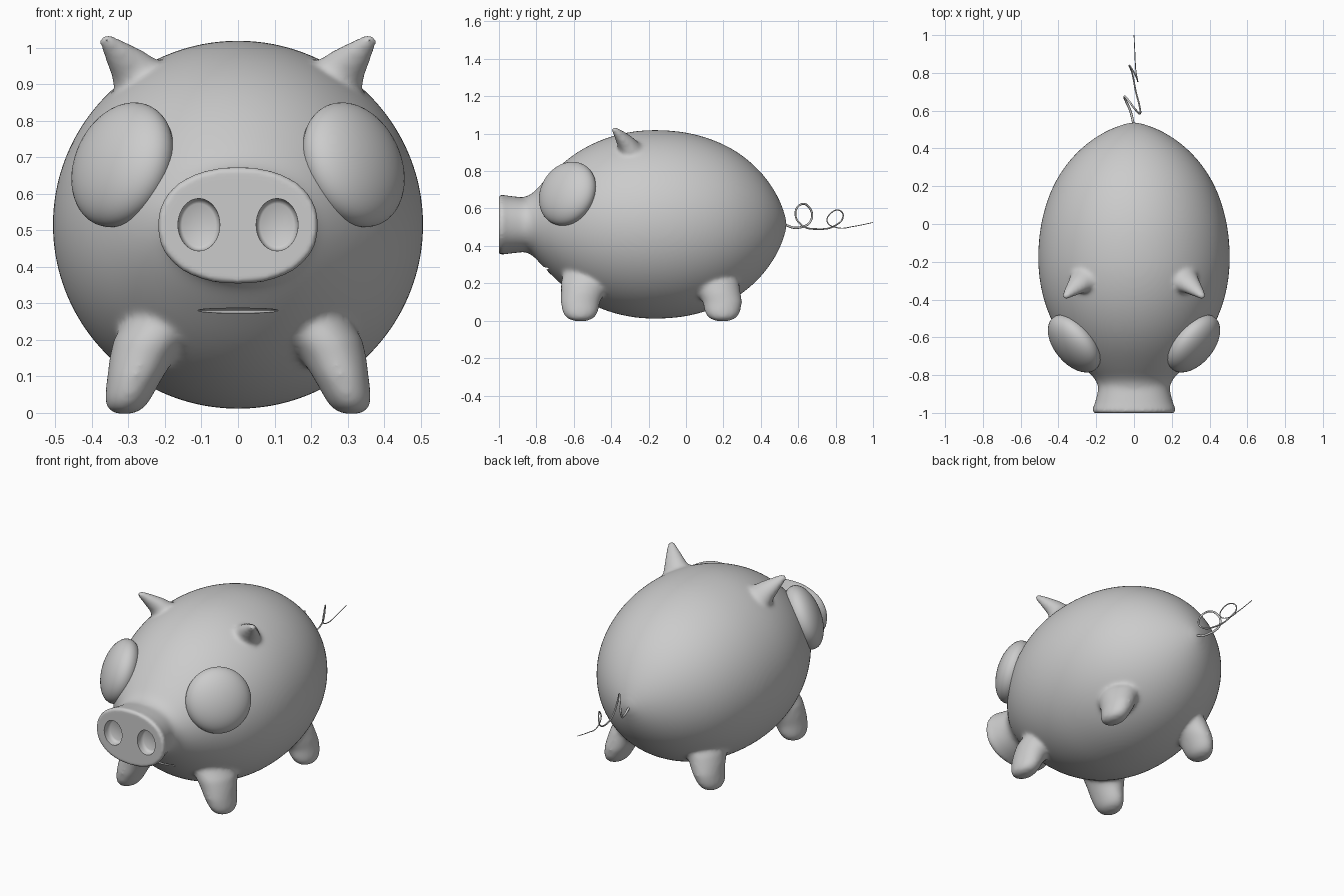
import bpy, bmesh
from math import sin, cos, tau
from mathutils import Vector

if "Cube" in bpy.data.objects:
    bpy.data.objects.remove(bpy.data.objects["Cube"])

grey = bpy.data.materials.new("light grey")
grey.use_nodes = True
grey.diffuse_color = (0.6, 0.6, 0.6, 1)
grey.node_tree.nodes["Principled BSDF"].inputs["Base Color"].default_value = (0.6, 0.6, 0.6, 1)


def new_object(name, bm):
    bmesh.ops.recalc_face_normals(bm, faces=bm.faces)
    mesh = bpy.data.meshes.new(name)
    bm.to_mesh(mesh)
    bm.free()
    mesh.materials.append(grey)
    obj = bpy.data.objects.new(name, mesh)
    bpy.context.collection.objects.link(obj)
    return obj


def loft(bm, axis, rings, power=2.0, n=48):
    """Skin rings of (centre, half width, half height), all square to the axis."""
    axis = Vector(axis).normalized()
    u = Vector((1, 0, 0))
    u = (u - axis * u.dot(axis)).normalized()
    v = axis.cross(u)
    loops = []
    for centre, a, b in rings:
        loop = []
        for i in range(n):
            c, s = cos(tau * i / n), sin(tau * i / n)
            k = (abs(c) ** power + abs(s) ** power) ** (-1 / power)
            loop.append(bm.verts.new(Vector(centre) + u * a * c * k + v * b * s * k))
        loops.append(loop)
    for p, q in zip(loops, loops[1:]):
        for i in range(n):
            bm.faces.new((p[i], p[(i + 1) % n], q[(i + 1) % n], q[i]))
    bm.faces.new(loops[0])
    bm.faces.new(loops[-1])


def ellipsoid(name, centre, radii):
    bm = bmesh.new()
    bmesh.ops.create_uvsphere(bm, u_segments=48, v_segments=24, radius=1)
    obj = new_object(name, bm)
    obj.location, obj.scale = centre, radii
    return obj


def apply_modifiers(obj):
    bpy.context.view_layer.update()
    graph = bpy.context.evaluated_depsgraph_get()
    obj.data = bpy.data.meshes.new_from_object(obj.evaluated_get(graph))
    obj.modifiers.clear()


def cut(obj, cutter):
    mod = obj.modifiers.new("cut", 'BOOLEAN')
    mod.operation, mod.solver, mod.object = 'DIFFERENCE', 'EXACT', cutter
    apply_modifiers(obj)
    bpy.data.objects.remove(cutter)


def smooth(obj, angle=0.6):
    bpy.ops.object.select_all(action='DESELECT')
    obj.select_set(True)
    bpy.context.view_layer.objects.active = obj
    bpy.ops.object.shade_smooth_by_angle(angle=angle)


# Body: round barrel narrowing to the neck and the tail
MID = 0.515
ALONG = (0, 1, 0)
profile = [(-.90, .187, .144), (-.86, .189, .146), (-.82, .205, .164), (-.78, .247, .21),
           (-.72, .302, .272), (-.65, .355, .338), (-.55, .421, .41), (-.42, .477, .469),
           (-.28, .506, .502), (-.15, .511, .508), (0, .497, .497), (.15, .455, .455),
           (.28, .39, .39), (.40, .288, .288), (.48, .175, .175), (.52, .085, .085),
           (.54, .01, .01)]
bm = bmesh.new()
loft(bm, ALONG, [((0, y, MID), a, b) for y, a, b in profile])
body = new_object("body", bm)
body.modifiers.new("round", 'SUBSURF').levels = 2
apply_modifiers(body)

# Snout: flared plug with a flat face
bm = bmesh.new()
bm.from_mesh(body.data)
loft(bm, ALONG, [((0, y, MID - .002), a, b) for y, a, b in
                 [(-.82, .17, .13), (-.85, .187, .144), (-.89, .192, .148), (-.94, .205, .154),
                  (-.98, .219, .159), (-.99, .22, .16), (-1, .213, .153)]], power=2.2, n=64)

# Legs and ears: stubs that lean into the body
for side in (-1, 1):
    for y, lean in ((-.565, .05), (.195, -.08)):
        leg = [(.312, -.003, .022, .03), (.309, .008, .046, .063), (.305, .025, .058, .084),
               (.298, .05, .066, .096), (.281, .1, .077, .106), (.262, .15, .09, .117),
               (.237, .2, .104, .13), (.18, .3, .1, .13)]
        loft(bm, (0, 0, 1), [((side * x, y + lean * max(0, z - .1) * 5, z), a, b)
                             for x, z, a, b in leg], n=32)
    ear = [(.255, -.29, .89, .09), (.3, -.325, .955, .058), (.342, -.362, 1, .034),
           (.366, -.386, 1.026, .02), (.372, -.392, 1.033, .01)]
    loft(bm, (side * .5, -.45, .62), [((side * x, y, z), r, r * .8) for x, y, z, r in ear], n=24)

# Fuse the stubs with soft joins, keeping the snout rim crisp
bpy.data.objects.remove(body)
body = new_object("body", bm)
mod = body.modifiers.new("fuse", 'REMESH')
mod.mode, mod.voxel_size = 'VOXEL', 0.01
apply_modifiers(body)
group = body.vertex_groups.new(name="soft")
for v in body.data.vertices:
    group.add([v.index], .2 if v.co.y < -.96 else 1, 'REPLACE')
mod = body.modifiers.new("soften", 'SMOOTH')
mod.factor, mod.iterations, mod.vertex_group = 0.5, 18, "soft"
apply_modifiers(body)

# Mouth slit and two sunken nostrils
cut(body, ellipsoid("mouth_cutter", (0, -.745, .28), (.113, .05, .007)))
for side in (-1, 1):
    bm = bmesh.new()
    loft(bm, ALONG, [((side * .107, y, MID), r * .8, r) for y, r in
                     [(-1.05, .073), (-.975, .071), (-.962, .066), (-.957, .058)]], n=40)
    cut(body, new_object("nostril_cutter", bm))
smooth(body, 0.7)

# Eyes: large smooth lenses facing forward, out and up
for side, name in ((1, "left_eye"), (-1, "right_eye")):
    eye = ellipsoid(name, (side * .316, -.633, .679), (.178, .178, .095))
    eye.rotation_euler = Vector((side * .727, -.6, .33)).to_track_quat('Z', 'Y').to_euler()
    smooth(eye, 3)

# Tail: thin wire with two curls
path = [(0, .52, .515), (-.02, .6, .497), (-.05, .67, .54), (-.03, .655, .61),
        (0, .615, .622), (.03, .585, .57), (.03, .62, .51), (.01, .70, .49),
        (-.01, .80, .51), (-.025, .84, .56), (-.01, .82, .59), (.015, .77, .57),
        (.02, .755, .53), (.01, .81, .497), (.005, .9, .505), (0, 1, .525)]
curve = bpy.data.curves.new("tail", 'CURVE')
curve.dimensions = '3D'
curve.bevel_depth, curve.bevel_resolution, curve.use_fill_caps = 0.0065, 2, True
spline = curve.splines.new('BEZIER')
spline.bezier_points.add(len(path) - 1)
for i, (point, p) in enumerate(zip(spline.bezier_points, path)):
    point.co = p
    point.handle_left_type = point.handle_right_type = 'AUTO'
    point.radius = 1 - .75 * i / len(path)
curve.materials.append(grey)
bpy.context.collection.objects.link(bpy.data.objects.new("tail", curve))
